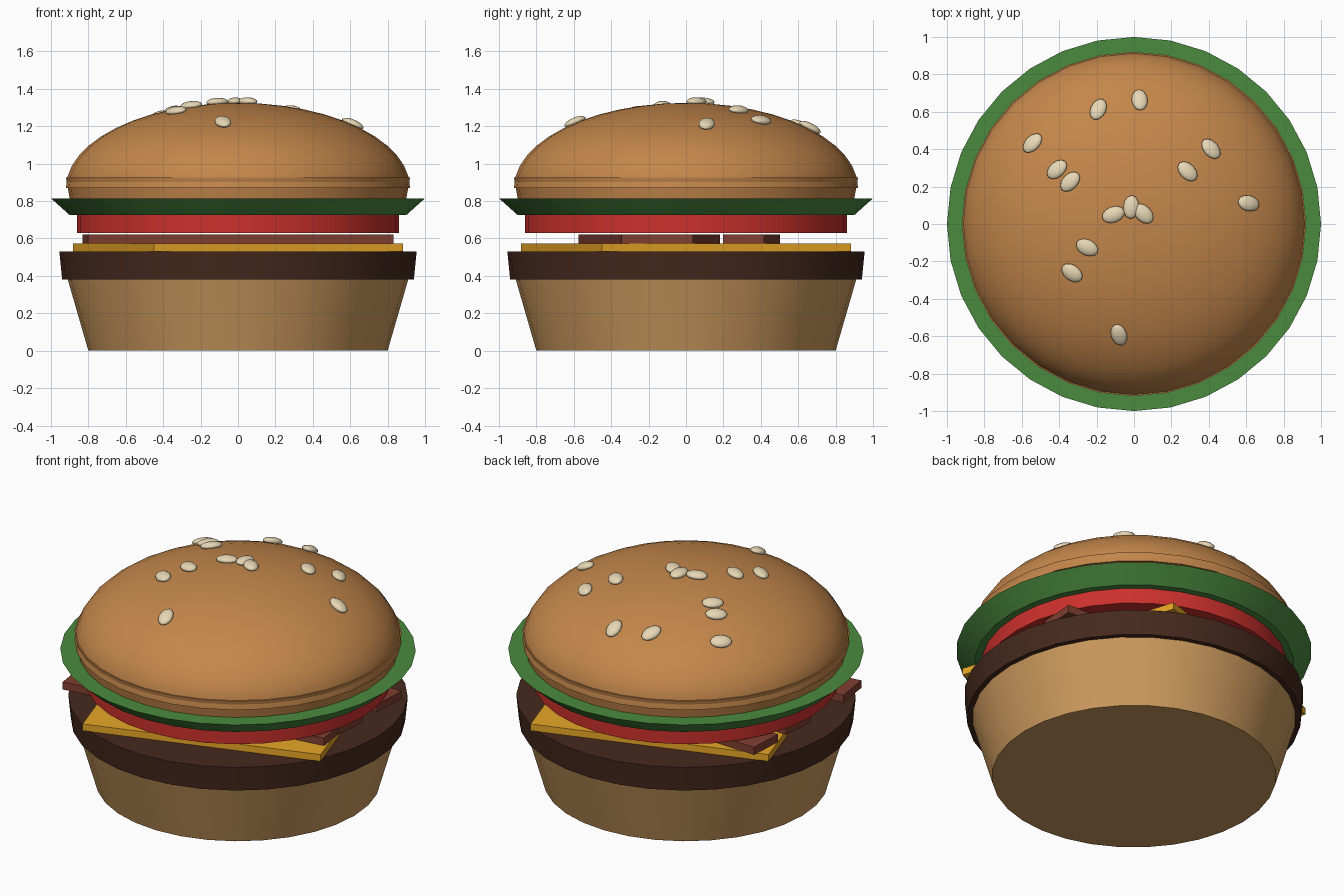
import bpy, math
from mathutils import Vector, Matrix

if "Cube" in bpy.data.objects:
    bpy.data.objects.remove(bpy.data.objects["Cube"])


def material(name, color):
    m = bpy.data.materials.new(name)
    m.diffuse_color = (*color, 1)
    m.use_nodes = True
    m.node_tree.nodes["Principled BSDF"].inputs["Base Color"].default_value = m.diffuse_color
    return m


BUN = material("toasted_bun", (0.55, 0.24, 0.07))
BASE = material("bun_base", (0.60, 0.32, 0.11))
PATTY = material("grilled_meat", (0.06, 0.022, 0.012))
CHEESE = material("cheese", (0.80, 0.38, 0.02))
BACON = material("bacon", (0.22, 0.05, 0.03))
TOMATO = material("tomato", (0.60, 0.03, 0.025))
LETTUCE = material("lettuce", (0.07, 0.26, 0.05))
SEED = material("sesame", (0.80, 0.68, 0.46))


def finish(name, mat, smooth=True):
    ob = bpy.context.object
    ob.name = name
    ob.data.materials.append(mat)
    if smooth:
        bpy.ops.object.shade_smooth_by_angle(angle=math.radians(35))
    return ob


def layer(name, r_low, r_high, z0, z1, mat):
    bpy.ops.mesh.primitive_cone_add(vertices=32, radius1=r_low, radius2=r_high,
                                    depth=z1 - z0, location=(0, 0, (z0 + z1) / 2))
    return finish(name, mat)


def slab(name, size, loc, angle, mat):
    bpy.ops.mesh.primitive_cube_add(size=1, location=loc)
    ob = finish(name, mat, False)
    ob.scale = size
    ob.rotation_euler.z = math.radians(angle)
    return ob


# Round layers, bottom to top
layer("bottom_bun", 0.80, 0.91, 0, 0.38, BASE)
layer("patty", 0.94, 0.955, 0.38, 0.53, PATTY)
layer("tomato", 0.86, 0.86, 0.63, 0.725, TOMATO)
layer("lettuce", 0.90, 1.0, 0.725, 0.815, LETTUCE)
layer("top_bun_base", 0.90, 0.92, 0.815, 0.925, BUN)

# Cheese slice and bacon strips
slab("cheese_slice", (1.4, 1.4, 0.042), (0, 0, 0.551), 18, CHEESE)
for i, (y, angle) in enumerate([(-0.35, 8), (0, -5), (0.35, -3)]):
    slab(f"bacon_strip_{i + 1}", (1.65, 0.22, 0.047), (0, y, 0.5975), angle, BACON)

# Domed crown: half ellipsoid turned from a quarter profile
R, H, Z = 0.92, 0.455, 0.87
STEPS, SIDES = 12, 32
verts, faces = [], []
for i in range(STEPS):
    t = i / STEPS * math.pi / 2
    for j in range(SIDES):
        a = j / SIDES * math.tau
        r = R * math.cos(t)
        verts.append((r * math.cos(a), r * math.sin(a), Z + H * math.sin(t)))
verts.append((0, 0, Z + H))
for i in range(STEPS - 1):
    for j in range(SIDES):
        a, b = i * SIDES + j, i * SIDES + (j + 1) % SIDES
        faces.append((a, b, b + SIDES, a + SIDES))
last = (STEPS - 1) * SIDES
for j in range(SIDES):
    faces.append((last + j, last + (j + 1) % SIDES, len(verts) - 1))
faces.append(tuple(reversed(range(SIDES))))
mesh = bpy.data.meshes.new("top_bun")
mesh.from_pydata(verts, [], faces)
dome = bpy.data.objects.new("top_bun", mesh)
bpy.context.collection.objects.link(dome)
bpy.context.view_layer.objects.active = dome
bpy.ops.object.select_all(action='DESELECT')
dome.select_set(True)
finish("top_bun", BUN)

# Sesame seeds lying on the dome: x, y, heading
seeds = [(-0.54, 0.43, 45), (-0.19, 0.61, 70), (0.03, 0.66, 95), (0.41, 0.40, -50),
         (0.285, 0.28, -45), (0.61, 0.11, -10), (-0.41, 0.29, 40), (-0.34, 0.225, 45),
         (-0.11, 0.05, 20), (-0.015, 0.09, 85), (0.05, 0.055, -45), (-0.25, -0.125, -25),
         (-0.33, -0.26, -35), (-0.08, -0.59, -75)]
for i, (x, y, heading) in enumerate(seeds):
    h = H * math.sqrt(1 - (x * x + y * y) / R ** 2)
    normal = Vector((x / R ** 2, y / R ** 2, h / H ** 2)).normalized()
    tilt = Vector((0, 0, 1)).rotation_difference(normal).to_matrix().to_4x4()
    bpy.ops.mesh.primitive_uv_sphere_add(segments=12, ring_count=8, radius=1)
    ob = finish(f"sesame_seed_{i + 1}", SEED)
    bpy.ops.object.shade_smooth()
    ob.matrix_world = (Matrix.Translation(Vector((x, y, Z + h)) + normal * 0.008) @ tilt
                       @ Matrix.Rotation(math.radians(heading), 4, 'Z')
                       @ Matrix.Diagonal((0.063, 0.043, 0.023, 1)))
